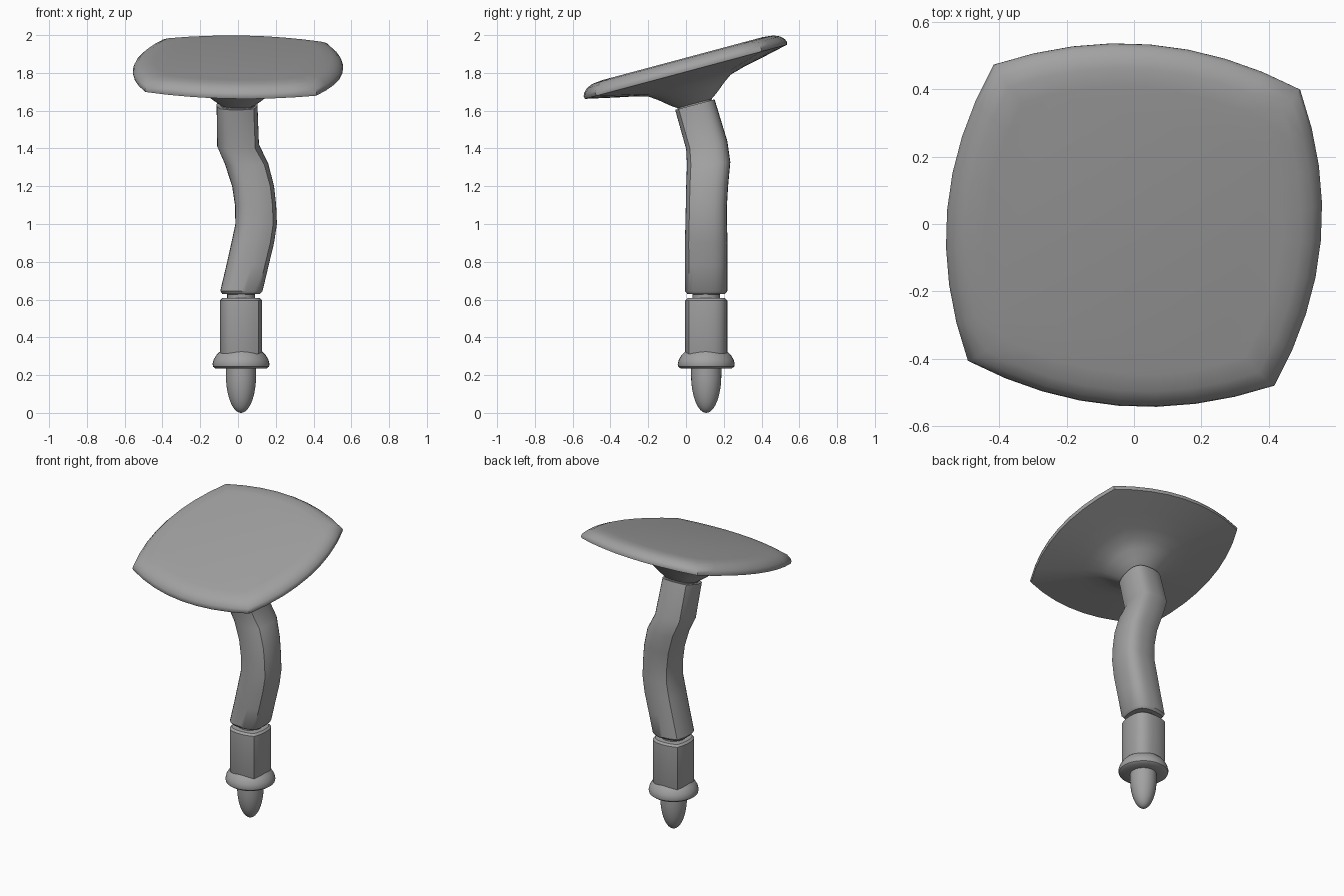
import bpy
import bmesh
from math import sin, cos, pi, radians, sqrt, copysign
from mathutils import Vector, Matrix

cube = bpy.data.objects.get("Cube")
if cube:
    bpy.data.objects.remove(cube)

# One plain grey for everything
grey = bpy.data.materials.new("plain grey")
grey.use_nodes = True
COLOR = (0.36, 0.36, 0.36, 1)
grey.diffuse_color = COLOR
grey.node_tree.nodes["Principled BSDF"].inputs["Base Color"].default_value = COLOR


def circle(n=32):
    return [Vector((cos(2 * pi * i / n), sin(2 * pi * i / n), 0)) for i in range(n)]


def bulged_square(corner=0.82, steps=8):
    """Unit square outline with bowed sides and four crisp corners."""
    pts = []
    for side in range(4):
        turn = Matrix.Rotation(side * pi / 2, 3, 'Z')
        for i in range(steps):
            t = 2 * i / steps - 1
            pts.append(turn @ Vector((1 - (1 - corner) * t * t, corner * t, 0)))
    return pts


def stalk_section():
    """Bowed square whose front-right and back-left corners are softened."""
    pts = []
    for p in bulged_square():
        if p.x * p.y > 0:
            a = abs(p.x) ** 3 + abs(p.y) ** 3
            p = p / a ** (1 / 3)
        pts.append(p)
    return pts


def loft(name, rings, angle=38):
    """Skin a stack of equal rings and close both ends."""
    bm = bmesh.new()
    loops = [[bm.verts.new(p) for p in ring] for ring in rings]
    for a, b in zip(loops, loops[1:]):
        for i in range(len(a)):
            j = (i + 1) % len(a)
            bm.faces.new((a[i], a[j], b[j], b[i]))
    bm.faces.new(loops[0])
    bm.faces.new(loops[-1])
    bmesh.ops.recalc_face_normals(bm, faces=bm.faces)
    mesh = bpy.data.meshes.new(name)
    bm.to_mesh(mesh)
    bm.free()
    mesh.materials.append(grey)
    ob = bpy.data.objects.new(name, mesh)
    bpy.context.collection.objects.link(ob)
    bpy.ops.object.select_all(action='DESELECT')
    ob.select_set(True)
    bpy.context.view_layer.objects.active = ob
    bpy.ops.object.shade_smooth_by_angle(angle=radians(angle))
    return ob


def straight(name, section, profile, x=0.016, y=0.107):
    """Upright part from (radius, height) pairs."""
    return loft(name, [[p * r + Vector((x, y, z)) for p in section] for r, z in profile])


# Rounded peg at the foot
peg = []
for i in range(13):
    a = pi / 2 * i / 12
    peg.append((max(0.08 * sin(a), 0.001), 0.2 - 0.2 * cos(a)))
straight("foot_peg", circle(), peg + [(0.08, 0.25)])

# Domed collar
straight("collar", circle(), [(0.07, 0.235), (0.135, 0.235), (0.148, 0.245), (0.151, 0.258),
                              (0.145, 0.282), (0.13, 0.307), (0.108, 0.328)])

# Lower grip, and the narrow neck above it
section = stalk_section()
straight("lower_grip", section, [(0.105, 0.3), (0.112, 0.32), (0.112, 0.595), (0.1, 0.607), (0.06, 0.609)])
straight("grip_neck", circle(), [(0.073, 0.59), (0.073, 0.65)])

# Winding stalk: x, y, z, tilt in degrees, radius
path = [(0.017, 0.107, 0.628, 0, 0.07), (0.017, 0.107, 0.63, 0, 0.1),
        (0.018, 0.107, 0.645, 0, 0.112), (0.05, 0.107, 0.78, 0, 0.112),
        (0.078, 0.107, 0.9, 0, 0.113), (0.096, 0.107, 1.0, 0, 0.11),
        (0.093, 0.108, 1.1, 0, 0.109), (0.08, 0.112, 1.2, 1, 0.111),
        (0.045, 0.12, 1.32, 4, 0.115), (0.0, 0.11, 1.417, 11, 0.111),
        (-0.005, 0.047, 1.632, 15, 0.108)]
rings = []
for x, y, z, tilt, r in path:
    turn = Matrix.Rotation(radians(tilt), 3, 'X')
    rings.append([turn @ (p * r) + Vector((x, y, z)) for p in section])
loft("winding_stalk", rings)

# Tilted pillow head with a flared underside: radius, height, roundness
profile = [(0.094, -0.19, 0.4), (0.094, -0.174, 0.4), (0.108, -0.165, 0.5), (0.135, -0.145, 0.6),
           (0.18, -0.108, 0.6), (0.225, -0.076, 0.5), (0.3, -0.055, 0.3), (0.4, -0.034, 0.1),
           (0.553, 0, 0), (0.556, 0.014, 0), (0.549, 0.031, 0), (0.528, 0.052, 0),
           (0.495, 0.066, 0), (0.44, 0.072, 0)]
head_turn = Matrix.Rotation(radians(15), 3, 'X') @ Matrix.Rotation(radians(-4.8), 3, 'Z')
outline = bulged_square()
rings = []
for r, h, roundness in profile:
    ring = [p.lerp(p.normalized(), roundness) * r + Vector((0, 0, h)) for p in outline]
    rings.append([head_turn @ p + Vector((0, 0, 1.806)) for p in ring])
loft("pillow_head", rings)
